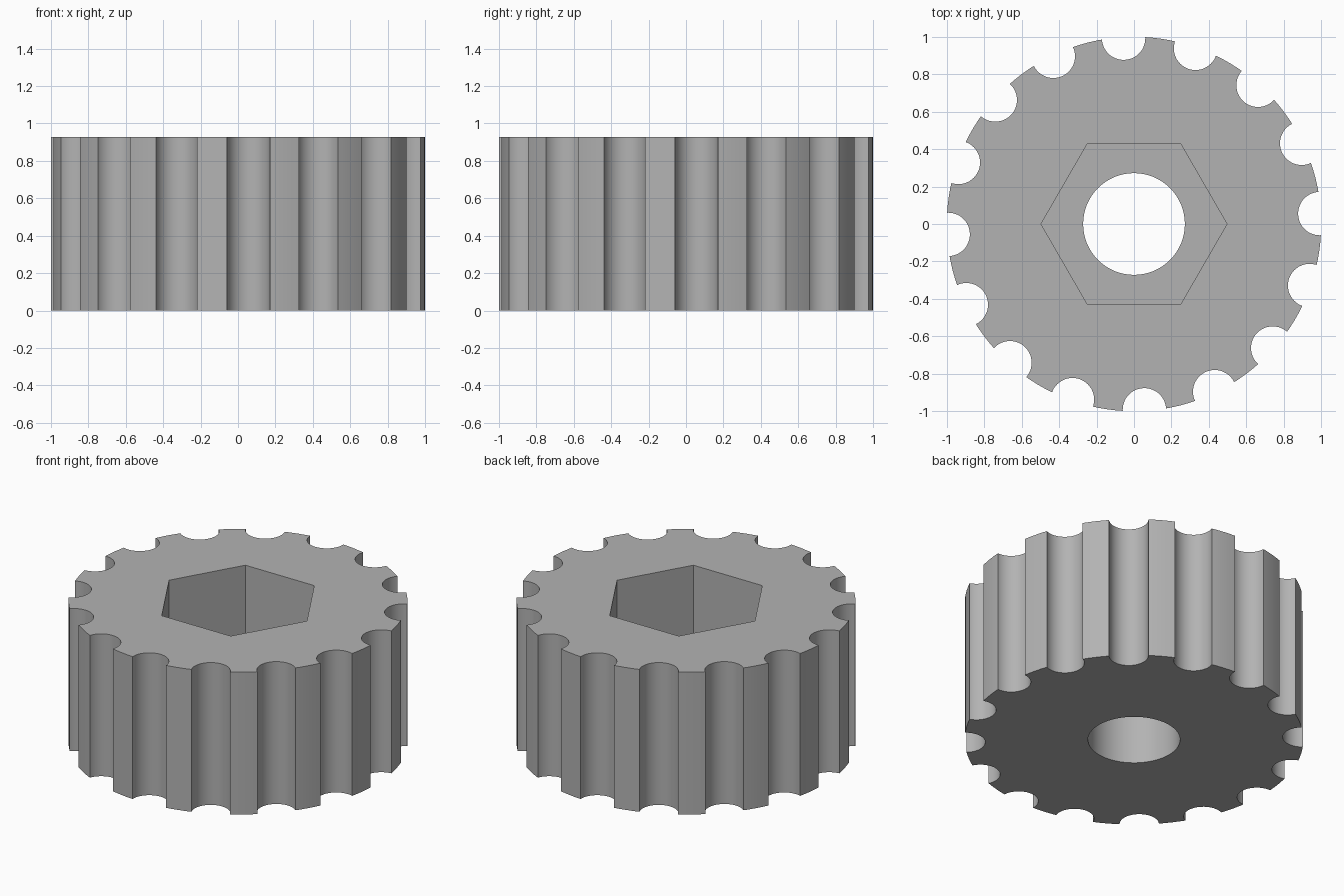
import bpy
import math

cube = bpy.data.objects.get("Cube")
if cube:
    bpy.data.objects.remove(cube, do_unlink=True)

HEIGHT = 0.928
POCKET_FLOOR = 0.39
NOTCHES = 16
NOTCH_START = math.radians(3.2)

grey = bpy.data.materials.new("plain grey")
grey.use_nodes = True
colour = (0.45, 0.45, 0.45, 1)
grey.diffuse_color = colour
grey.node_tree.nodes["Principled BSDF"].inputs["Base Color"].default_value = colour


def prism(name, sides, radius, bottom, top, x=0, y=0):
    """Upright prism between two heights."""
    bpy.ops.mesh.primitive_cylinder_add(
        vertices=sides, radius=radius, depth=top - bottom,
        location=(x, y, (bottom + top) / 2))
    obj = bpy.context.object
    obj.name = name
    obj.data.materials.append(grey)
    return obj


def cut(target, cutter):
    """Subtract the cutter from the target and remove it."""
    bpy.context.view_layer.objects.active = target
    mod = target.modifiers.new("cut", "BOOLEAN")
    mod.operation = "DIFFERENCE"
    mod.solver = "EXACT"
    mod.object = cutter
    bpy.ops.object.modifier_apply(modifier=mod.name)
    bpy.data.objects.remove(cutter, do_unlink=True)


# Round knob body
knob = prism("knob_body", 128, 1.001, 0, HEIGHT)

# Finger grooves around the rim
for i in range(NOTCHES):
    a = NOTCH_START + i * math.tau / NOTCHES
    cut(knob, prism("groove_cutter", 48, 0.116, -0.1, HEIGHT + 0.1,
                    0.995 * math.cos(a), 0.995 * math.sin(a)))

# Hexagonal nut pocket with corners on the x axis
pocket = prism("pocket_cutter", 6, 0.497, POCKET_FLOOR, HEIGHT + 0.1)
pocket.rotation_euler.z = math.radians(30)
cut(knob, pocket)

# Bolt hole through the floor
cut(knob, prism("bolt_hole_cutter", 64, 0.272, -0.1, HEIGHT + 0.1))

bpy.ops.object.select_all(action="DESELECT")
knob.select_set(True)
bpy.context.view_layer.objects.active = knob
bpy.ops.object.shade_smooth_by_angle(angle=math.radians(25))
